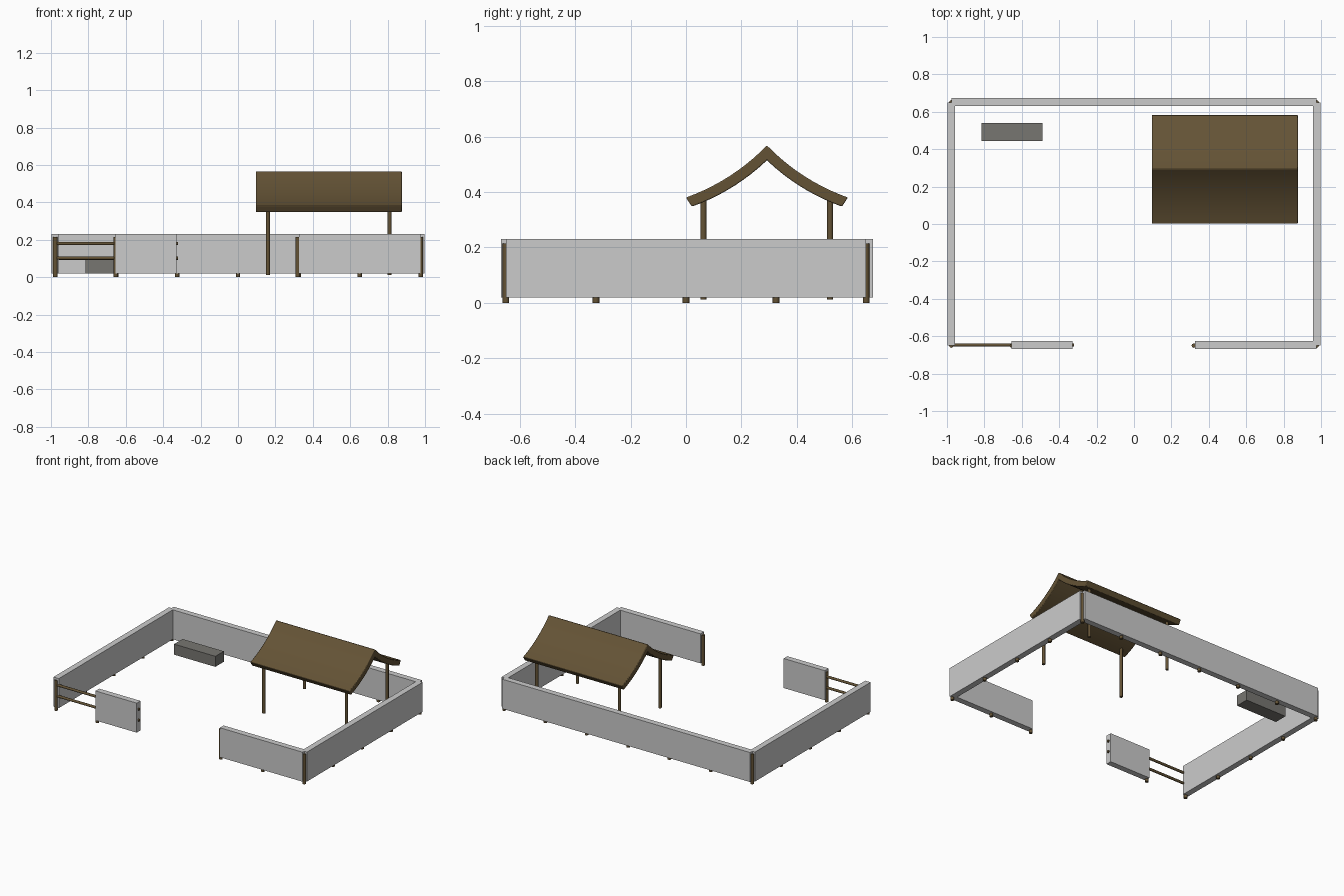
import bpy
import bmesh
from math import pi
from mathutils import Vector

cube = bpy.data.objects.get("Cube")
if cube:
    bpy.data.objects.remove(cube, do_unlink=True)


def material(name, r, g, b):
    m = bpy.data.materials.new(name)
    m.use_nodes = True
    m.diffuse_color = (r, g, b, 1)
    m.node_tree.nodes["Principled BSDF"].inputs["Base Color"].default_value = (r, g, b, 1)
    return m


WALL = material("pale grey", 0.6, 0.6, 0.6)
WOOD = material("brown wood", 0.127, 0.086, 0.036)
STONE = material("dark grey", 0.185, 0.18, 0.165)


def finish(bm, name, mat, smooth=False):
    bmesh.ops.recalc_face_normals(bm, faces=bm.faces)
    mesh = bpy.data.meshes.new(name)
    bm.to_mesh(mesh)
    bm.free()
    mesh.materials.append(mat)
    ob = bpy.data.objects.new(name, mesh)
    bpy.context.collection.objects.link(ob)
    if smooth:
        bpy.ops.object.select_all(action="DESELECT")
        ob.select_set(True)
        bpy.context.view_layer.objects.active = ob
        bpy.ops.object.shade_smooth_by_angle(angle=pi / 3)
    return ob


def box(name, x, y, z, mat):
    """Box from (low, high) pairs."""
    bm = bmesh.new()
    bmesh.ops.create_cube(bm, size=1)
    for v in bm.verts:
        v.co = [sum(p) / 2 + c * (p[1] - p[0]) for p, c in zip((x, y, z), v.co)]
    return finish(bm, name, mat)


def pole(name, start, end, radius):
    """Eight-sided wooden pole between two points."""
    a, b = Vector(start), Vector(end)
    bm = bmesh.new()
    bmesh.ops.create_cone(bm, cap_ends=True, segments=8, radius1=radius,
                          radius2=radius, depth=(b - a).length)
    bmesh.ops.rotate(bm, verts=bm.verts, matrix=(b - a).to_track_quat("Z", "Y").to_matrix())
    bmesh.ops.translate(bm, verts=bm.verts, vec=(a + b) / 2)
    return finish(bm, name, WOOD, True)


# Enclosure walls
X, Y, T = 0.977, 0.65, 0.021
LEVEL = (0.02, 0.23)
for side, s in (("left", 1), ("right", -1)):
    box(side + "_wall", sorted((s * (X - T), s * (X + T))), (-Y, Y), LEVEL, WALL)
box("back_wall", (-X, X), (Y - T + 0.003, Y + T + 0.003), LEVEL, WALL)
box("front_left_wall", (0.325, X), (-Y - T + 0.003, -Y + T + 0.003), LEVEL, WALL)
box("front_right_wall", (-0.655, -0.33), (-Y - T + 0.003, -Y + T + 0.003), LEVEL, WALL)

# Fence posts
spots = [(s * X, i * Y / 2) for s in (-1, 1) for i in range(-2, 3)]
spots += [(i * X / 3, Y) for i in range(-2, 3)]
spots += [(-0.653, -Y), (0.32, -Y), (0.65, -Y)]
for x, y in spots:
    pole("fence_post", (x, y, 0), (x, y, 0.215), 0.012)

# Gate rails running through the short wall
for z in (0.102, 0.18):
    pole("gate_rail", (-X, -0.647, z), (-0.322, -0.647, z), 0.009)

# Feeding trough
box("trough", (-0.815, -0.49), (0.445, 0.54), (0.02, 0.095), STONE)

# Shelter posts
for x in (0.16, 0.81):
    for y in (0.063, 0.52):
        pole("shelter_post", (x, y, 0.012), (x, y, 0.39), 0.011)


def roof_slope(name, s):
    """Sagging slab swept from eave to ridge; s = -1 front, 1 back."""
    eave, ridge = Vector((0.292, 0.38)), Vector((0, 0.568))
    along = (ridge - eave).normalized()
    down = Vector((along.y, -along.x))
    if down.y > 0:
        down = -down
    n = 10
    path = [eave.lerp(ridge, i / n) + down * 0.08 * (i / n) * (1 - i / n)
            for i in range(n + 1)]
    outline = path + [p + down * 0.039 for p in reversed(path)]
    bm = bmesh.new()
    face = bm.faces.new([bm.verts.new((0.095, 0.292 + s * p.x, p.y)) for p in outline])
    out = bmesh.ops.extrude_face_region(bm, geom=[face])
    bmesh.ops.translate(bm, vec=(0.781, 0, 0),
                        verts=[g for g in out["geom"] if isinstance(g, bmesh.types.BMVert)])
    ob = finish(bm, name, WOOD, True)
    bevel = ob.modifiers.new("soft_edges", "BEVEL")
    bevel.width = 0.004
    bevel.segments = 2
    bevel.limit_method = "ANGLE"
    bevel.angle_limit = pi / 3


roof_slope("front_roof_slope", -1)
roof_slope("back_roof_slope", 1)
